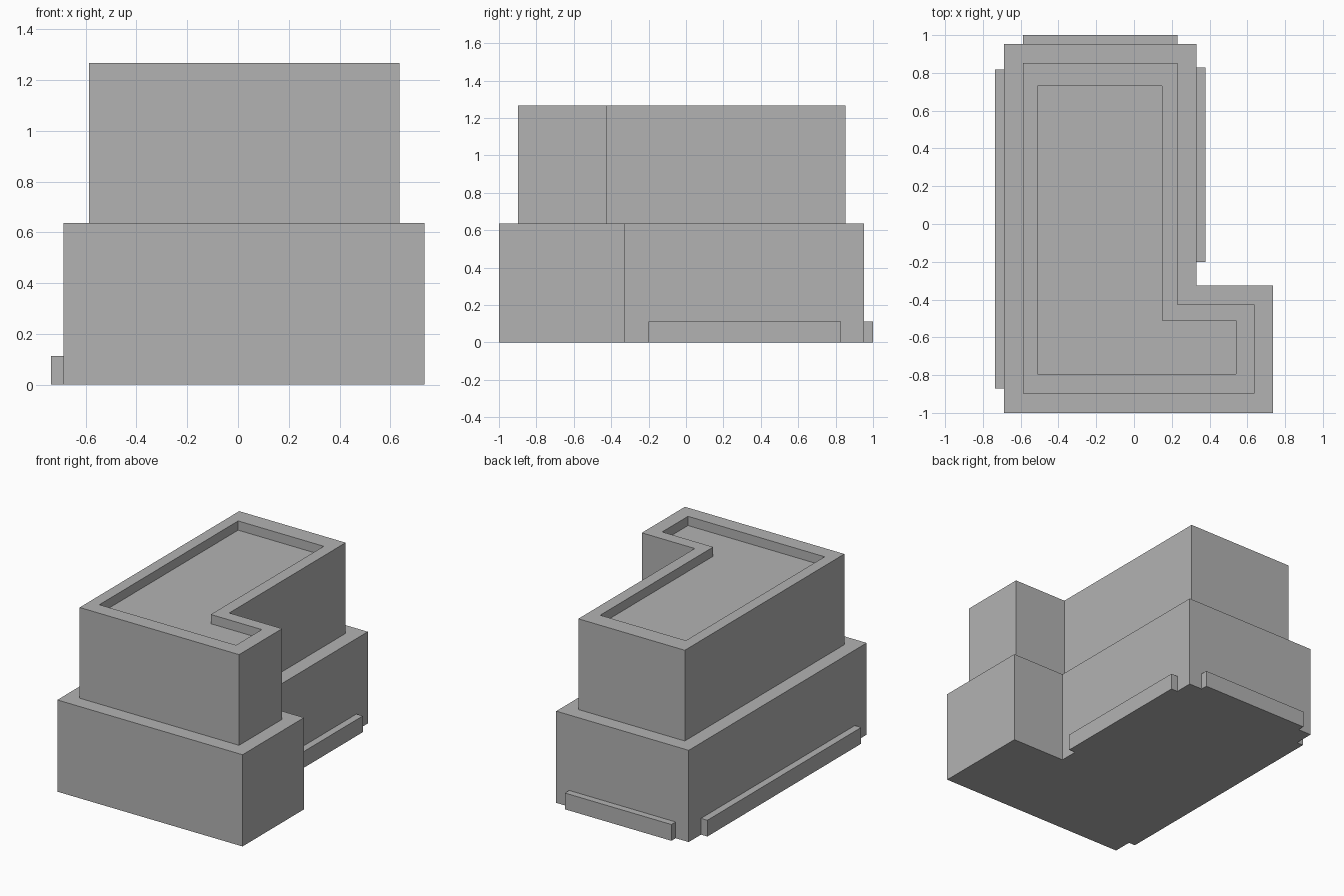
import bpy
import bmesh

if "Cube" in bpy.data.objects:
    bpy.data.objects.remove(bpy.data.objects["Cube"])

# Mid-grey shared by all parts
grey = bpy.data.materials.new("mid_grey")
grey.diffuse_color = (0.45, 0.45, 0.45, 1.0)
grey.use_nodes = True
grey.node_tree.nodes["Principled BSDF"].inputs["Base Color"].default_value = grey.diffuse_color


def l_profile(x0, x1, y0, y1, nx, ny):
    """L-shaped outline, counter-clockwise, with the back right corner cut out."""
    return [(x0, y0), (x1, y0), (x1, ny), (nx, ny), (nx, y1), (x0, y1)]


def stacked(name, rings, cap_bottom=True, cap_top=True):
    """Skin a stack of (outline, z) rings with flat quads and optional caps."""
    bm = bmesh.new()
    loops = [[bm.verts.new((x, y, z)) for x, y in outline] for outline, z in rings]
    for low, high in zip(loops, loops[1:]):
        n = len(low)
        for i in range(n):
            j = (i + 1) % n
            bm.faces.new((low[i], low[j], high[j], high[i]))
    if cap_bottom:
        bm.faces.new(loops[0][::-1])
    if cap_top:
        bm.faces.new(loops[-1])
    mesh = bpy.data.meshes.new(name)
    bm.to_mesh(mesh)
    bm.free()
    mesh.materials.append(grey)
    obj = bpy.data.objects.new(name, mesh)
    bpy.context.collection.objects.link(obj)
    return obj


LEDGE_Z, TOP_Z, ROOF_Z, STEP_Z = 0.637, 1.267, 1.203, 0.113

lower = l_profile(-0.688, 0.735, -1.0, 0.953, 0.33, -0.325)
upper = l_profile(-0.588, 0.637, -0.898, 0.853, 0.23, -0.425)
roof = l_profile(-0.51, 0.54, -0.793, 0.73, 0.148, -0.51)

# Lower storey with the ledge around its top
stacked("lower_storey", [(lower, 0), (lower, LEDGE_Z), (upper, LEDGE_Z)], cap_top=False)

# Upper storey with parapet rim and sunken roof
stacked("upper_storey",
        [(upper, LEDGE_Z), (upper, TOP_Z), (roof, TOP_Z), (roof, ROOF_Z)],
        cap_bottom=False)

# Low plinths along the left, right and back walls
for name, x0, x1, y0, y1 in (
    ("left_plinth", -0.737, -0.688, -0.87, 0.818),
    ("right_plinth", 0.33, 0.379, -0.2, 0.828),
    ("back_plinth", -0.588, 0.23, 0.953, 1.0),
):
    box = [(x0, y0), (x1, y0), (x1, y1), (x0, y1)]
    stacked(name, [(box, 0), (box, STEP_Z)])
